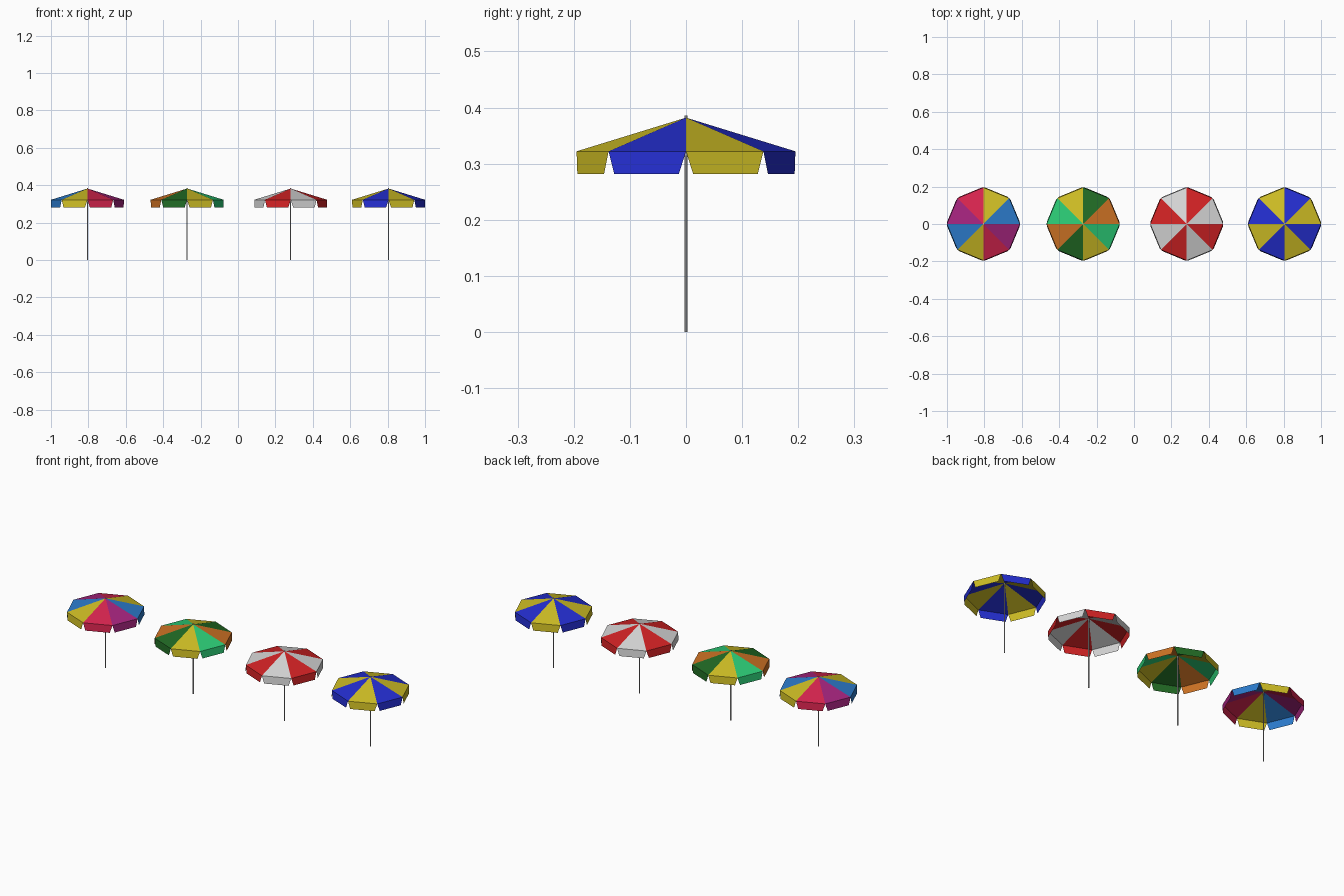
import bpy, bmesh, math
from mathutils import Vector

if "Cube" in bpy.data.objects:
    bpy.data.objects.remove(bpy.data.objects["Cube"])

RIM_R, RIM_Z = 0.195, 0.322      # canopy rim
APEX_Z, HEM_Z = 0.382, 0.282     # canopy top, flap bottom
POLE_R, POLE_TOP = 0.0027, 0.386


def lin(c):
    c /= 255
    return c / 12.92 if c <= 0.04045 else ((c + 0.055) / 1.055) ** 2.4


def mat(name, r, g, b):
    m = bpy.data.materials.new(name)
    m.diffuse_color = (lin(r), lin(g), lin(b), 1)
    m.use_nodes = True
    m.node_tree.nodes["Principled BSDF"].inputs["Base Color"].default_value = m.diffuse_color
    return m


yellow = mat("yellow", 205, 188, 36)
blue = mat("royal blue", 36, 46, 208)
white = mat("white", 214, 214, 214)
red = mat("red", 210, 34, 36)
orange = mat("orange", 205, 114, 36)
dark_green = mat("dark green", 33, 106, 36)
mint = mat("mint green", 44, 204, 118)
sky = mat("sky blue", 44, 124, 205)
purple = mat("purple", 165, 36, 126)
crimson = mat("crimson", 214, 36, 78)


def finish(name, bm, x, mats):
    me = bpy.data.meshes.new(name)
    bm.to_mesh(me)
    bm.free()
    for m in mats:
        me.materials.append(m)
    ob = bpy.data.objects.new(name, me)
    ob.location.x = x
    bpy.context.collection.objects.link(ob)


def umbrella(label, x, colours):
    # Eight-panel canopy; each panel has a tapered hanging flap of its colour
    bm = bmesh.new()
    apex = bm.verts.new((0, 0, APEX_Z))
    rim = [bm.verts.new((RIM_R * math.cos(k * math.pi / 4),
                         RIM_R * math.sin(k * math.pi / 4), RIM_Z)) for k in range(8)]
    for k in range(8):
        a, b = rim[k], rim[(k + 1) % 8]
        hem = []
        for t in (0.91, 0.09):
            p = a.co.lerp(b.co, t)
            hem.append(bm.verts.new((p.x * 1.02, p.y * 1.02, HEM_Z)))
        for face in (bm.faces.new((apex, a, b)), bm.faces.new((b, a, hem[1], hem[0]))):
            face.material_index = k % len(colours)
    finish(label + "_canopy", bm, x, colours)

    # Thin pole standing on the ground
    bm = bmesh.new()
    bmesh.ops.create_cone(bm, cap_ends=True, segments=8, radius1=POLE_R,
                          radius2=POLE_R, depth=POLE_TOP)
    bmesh.ops.translate(bm, verts=bm.verts, vec=Vector((0, 0, POLE_TOP / 2)))
    finish(label + "_pole", bm, x, [white])


# Colours run counter-clockwise from +x and repeat around the canopy
umbrella("rainbow", -0.805, [sky, yellow, crimson, purple])
umbrella("garden", -0.272, [orange, dark_green, yellow, mint])
umbrella("red_white", 0.282, [white, red])
umbrella("blue_yellow", 0.805, [yellow, blue])
